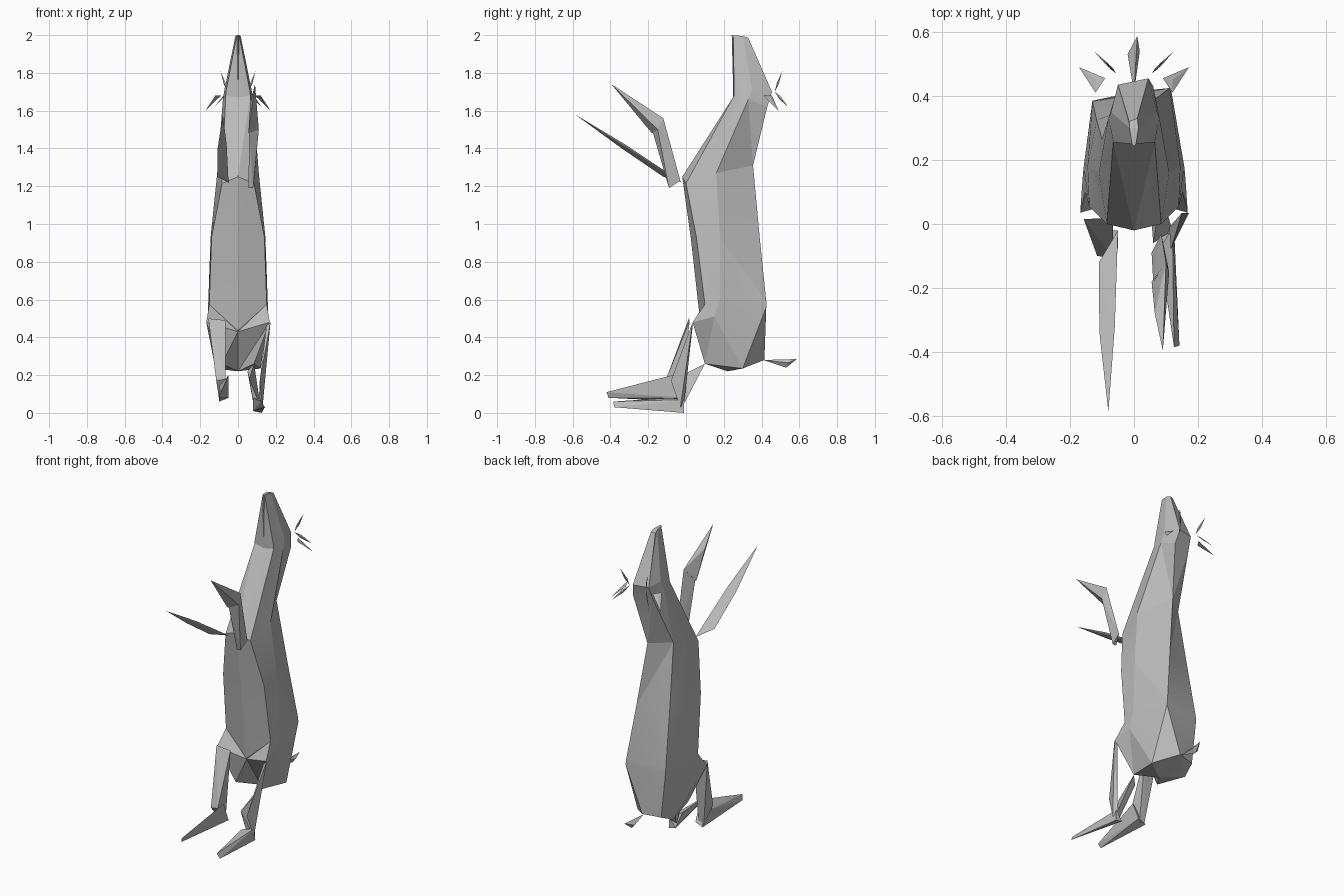
import bpy, bmesh
from mathutils import Vector

grey = bpy.data.materials.new("plain grey")
grey.diffuse_color = (0.5, 0.5, 0.5, 1)


def finish(name, bm):
    bmesh.ops.recalc_face_normals(bm, faces=bm.faces)
    me = bpy.data.meshes.new(name)
    bm.to_mesh(me)
    bm.free()
    me.materials.append(grey)
    ob = bpy.data.objects.new(name, me)
    bpy.context.collection.objects.link(ob)
    return ob


def hull(name, pts):
    """Faceted solid wrapped around a handful of points."""
    bm = bmesh.new()
    for p in pts:
        bm.verts.new(p)
    bmesh.ops.convex_hull(bm, input=bm.verts)
    loose = [v for v in bm.verts if not v.link_faces]
    bmesh.ops.delete(bm, geom=loose, context='VERTS')
    return finish(name, bm)


def dart(name, base, tip, side):
    """Thin pointed blade, widest a third of the way along."""
    b, t, s = Vector(base), Vector(tip), Vector(side)
    m = b.lerp(t, 0.4)
    n = (t - b).cross(s).normalized() * 0.004
    return hull(name, [b, t, m + s, m - s, m + n, m - n])


# Body, neck and head rings: front centre, front edge and side (both mirrored),
# then the right and left back edges, which are turned towards the left
rings = [
    [(0, .22, .22), (.085, .10, .26), (.12, .30, .235), (.01, .415, .28), (-.10, .385, .275)],
    [(0, .085, .43), (.168, .035, .48), (.16, .15, .51), (.115, .425, .56), (-.13, .385, .56)],
    [(0, .08, .44), (.152, .10, .575), (.157, .18, .60), (.112, .425, .59), (-.13, .383, .59)],
    [(0, .025, .93), (.14, .055, .93), (.145, .18, .93), (.065, .39, .93), (-.117, .325, .93)],
    [(0, -.02, 1.25), (.085, 0, 1.215), (.11, .16, 1.27), (.015, .355, 1.31), (-.10, .265, 1.31)],
    [(0, .25, 1.67), (.065, .255, 1.68), (.08, .33, 1.66), (.06, .43, 1.62), (-.057, .405, 1.62)],
    [(0, .25, 1.70), (.064, .255, 1.70), (.072, .35, 1.71), (.045, .455, 1.70), (-.05, .435, 1.70)],
    [(0, .242, 2.0), (.006, .25, 2.0), (.014, .30, 1.995), (.01, .33, 1.985), (-.015, .32, 1.985)],
]
bm = bmesh.new()
loops = []
for f, a, b, c, cl in rings:
    left = [(-x, y, z) for x, y, z in (b, a)]
    loops.append([bm.verts.new(p) for p in [f, a, b, c, cl] + left])
for k, (a, b) in enumerate(zip(loops, loops[1:])):
    for i in range(7):
        j = (i + 1) % 7
        # diagonal direction, mirrored from right to left
        rising = i in (0, 3, 4, 5) or (k == 0 and i != 4)
        if rising:
            bm.faces.new((a[i], a[j], b[j]))
            bm.faces.new((a[i], b[j], b[i]))
        else:
            bm.faces.new((a[i], a[j], b[i]))
            bm.faces.new((a[j], b[j], b[i]))
bm.faces.new(loops[0][::-1])
bm.faces.new(loops[-1])
bmesh.ops.triangulate(bm, faces=[f for f in bm.faces if len(f.verts) > 3])
body = finish("body", bm)
bpy.context.view_layer.objects.active = body
body.select_set(True)
bpy.ops.object.shade_smooth_by_angle(angle=0.21)

# Left arm: one long raised blade
hull("left_arm", [(-.05, -.02, 1.22), (-.07, -.10, 1.26), (-.11, -.12, 1.25),
                  (-.108, -.34, 1.40), (-.06, -.32, 1.42), (-.08, -.587, 1.58)])
# Right arm: upper arm and bent forearm
hull("right_upper_arm", [(.085, -.03, 1.23), (.055, -.09, 1.19), (.08, -.09, 1.19),
                         (.10, -.12, 1.56), (.06, -.18, 1.50), (.11, -.15, 1.50)])
hull("right_forearm", [(.10, -.12, 1.56), (.055, -.18, 1.48), (.11, -.15, 1.50),
                       (.065, -.28, 1.64), (.09, -.395, 1.74)])

# Left leg and foot
hull("left_leg", [(-.157, .015, .50), (-.065, .02, .49), (-.115, -.10, .17),
                  (-.065, -.105, .18), (-.10, -.03, .07), (-.065, -.03, .07)])
hull("left_foot", [(-.10, -.02, .06), (-.05, -.02, .08), (-.05, -.07, .20),
                   (-.10, -.41, .08), (-.09, -.42, .11), (-.10, -.10, .14)])
# Right leg: outer shin, inner shin and foot
hull("right_outer_shin", [(.172, .035, .48), (.15, .035, .46), (.13, -.03, .03),
                          (.11, -.01, .05), (.115, -.08, .17)])
hull("right_inner_shin", [(.05, .07, .22), (.085, .10, .26), (.12, -.02, .03),
                          (.085, -.03, .03), (.06, -.06, .18)])
hull("right_foot", [(.08, -.01, .01), (.125, -.01, 0), (.12, -.01, .07),
                    (.08, -.08, .08), (.142, -.38, .03), (.125, -.385, .06)])

# Whiskers, one set per side
for s, side in ((1, "right"), (-1, "left")):
    hull(side + "_cheek_tuft", [(s * .172, .49, 1.60), (s * .12, .41, 1.68),
                                (s * .09, .455, 1.68), (s * .12, .45, 1.665)])
    dart(side + "_upper_whisker", (s * .055, .47, 1.70), (s * .093, .51, 1.81),
         (.006, .006 * s, 0))
    dart(side + "_lower_whisker", (s * .055, .47, 1.70), (s * .125, .54, 1.62),
         (.003, .003 * s, .008))

# Tail: short flat dart
hull("tail", [(0, .41, .28), (.01, .587, .285), (-.02, .53, .262),
              (.018, .54, .265), (0, .53, .24)])
